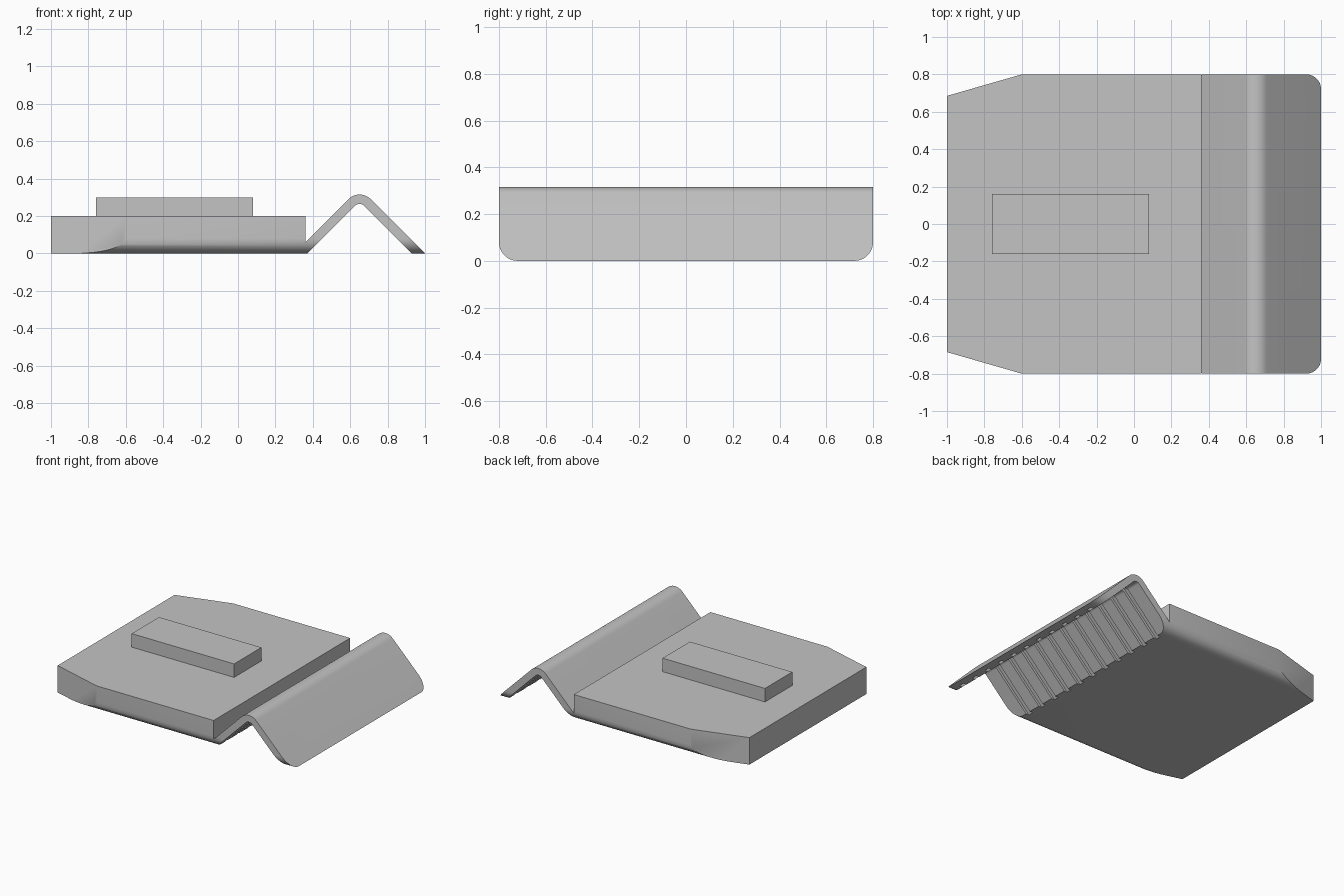
import bpy
import bmesh
from math import radians, sin, cos, sqrt

cube = bpy.data.objects.get("Cube")
if cube:
    bpy.data.objects.remove(cube, do_unlink=True)

grey = bpy.data.materials.new("light grey")
grey.use_nodes = True
COLOUR = (0.55, 0.55, 0.55, 1)
grey.diffuse_color = COLOUR
grey.node_tree.nodes["Principled BSDF"].inputs["Base Color"].default_value = COLOUR

FOLD_X, FOLD_Z = 0.65, 0.23     # centre of the bend in the folded flap
HALF_WIDTH = 0.8
OUTER, INNER, GROOVE = 0.085, 0.035, 0.053
GROOVES = 11


def prism(name, points, place, start, end):
    """Extrude a 2D outline; place(u, v, w) maps it into space."""
    bm = bmesh.new()
    ends = [[bm.verts.new(place(u, v, w)) for u, v in points] for w in (start, end)]
    n = len(points)
    bm.faces.new(ends[0])
    bm.faces.new(ends[1])
    for i in range(n):
        j = (i + 1) % n
        bm.faces.new((ends[0][i], ends[0][j], ends[1][j], ends[1][i]))
    bmesh.ops.recalc_face_normals(bm, faces=bm.faces)
    mesh = bpy.data.meshes.new(name)
    bm.to_mesh(mesh)
    bm.free()
    mesh.materials.append(grey)
    obj = bpy.data.objects.new(name, mesh)
    bpy.context.collection.objects.link(obj)
    return obj


def along_y(u, v, w):
    return (u, w, v)


def along_x(u, v, w):
    return (w, u, v)


def along_z(u, v, w):
    return (u, v, w)


def arc(cx, cz, r, first, last, steps=12):
    angles = [radians(first + (last - first) * i / steps) for i in range(steps + 1)]
    return [(cx + r * cos(a), cz + r * sin(a)) for a in angles]


def foot(r, z):
    """Half span of the 45 degree fold of bend radius r at height z."""
    return FOLD_Z + r * sqrt(2) - z


def fold(r, left_z, right_z):
    bend = arc(FOLD_X, FOLD_Z, r, 135, 45)
    return ([(FOLD_X - foot(r, left_z), left_z)] + bend
            + [(FOLD_X + foot(r, right_z), right_z)])


def carve(target, cutter, operation):
    cutter.hide_render = True
    mod = target.modifiers.new("carve", 'BOOLEAN')
    mod.operation = operation
    mod.solver = 'EXACT'
    mod.object = cutter
    bpy.context.view_layer.objects.active = target
    bpy.ops.object.modifier_apply(modifier=mod.name)
    bpy.data.objects.remove(cutter, do_unlink=True)


# Slab with the folded flap, as one side profile
outer = fold(OUTER, 0.06, 0)
outer[0] = (0.36, 0.06)
outline = [(-1, 0)] + fold(INNER, 0, 0) + outer[::-1] + [(0.36, 0.2), (-1, 0.2)]
slab = prism("slab_and_flap", outline, along_y, -HALF_WIDTH, HALF_WIDTH)

# Grip grooves on the underside of the fold
pitch = 2 * HALF_WIDTH / (GROOVES + 1)
for i in range(GROOVES):
    y = (i - (GROOVES - 1) / 2) * pitch
    cutter = prism("groove_cutter", fold(GROOVE, -0.03, -0.03), along_y, y - 0.02, y + 0.02)
    carve(slab, cutter, 'DIFFERENCE')

# Rounded lower side edges
R = 0.08
section = (arc(R - HALF_WIDTH, R, R, 180, 270) + arc(HALF_WIDTH - R, R, R, 270, 360)
           + [(HALF_WIDTH, 0.5), (-HALF_WIDTH, 0.5)])
carve(slab, prism("edge_cutter", section, along_x, -1.2, 1.2), 'INTERSECT')

# Tapered corners at the far end of the slab
for side in (-1, 1):
    corner = [(-0.6, 0.8 * side), (-1.4, 0.57 * side), (-1.4, 1 * side), (-0.6, 1 * side)]
    carve(slab, prism("taper_cutter", corner, along_z, -0.2, 0.5), 'DIFFERENCE')

# Raised block on the slab
block = prism("raised_block", [(-0.76, -0.16), (0.08, -0.16), (0.08, 0.16), (-0.76, 0.16)],
              along_z, 0.2, 0.3)

bpy.ops.object.select_all(action='DESELECT')
slab.select_set(True)
bpy.context.view_layer.objects.active = slab
bpy.ops.object.shade_smooth_by_angle(angle=radians(30))
